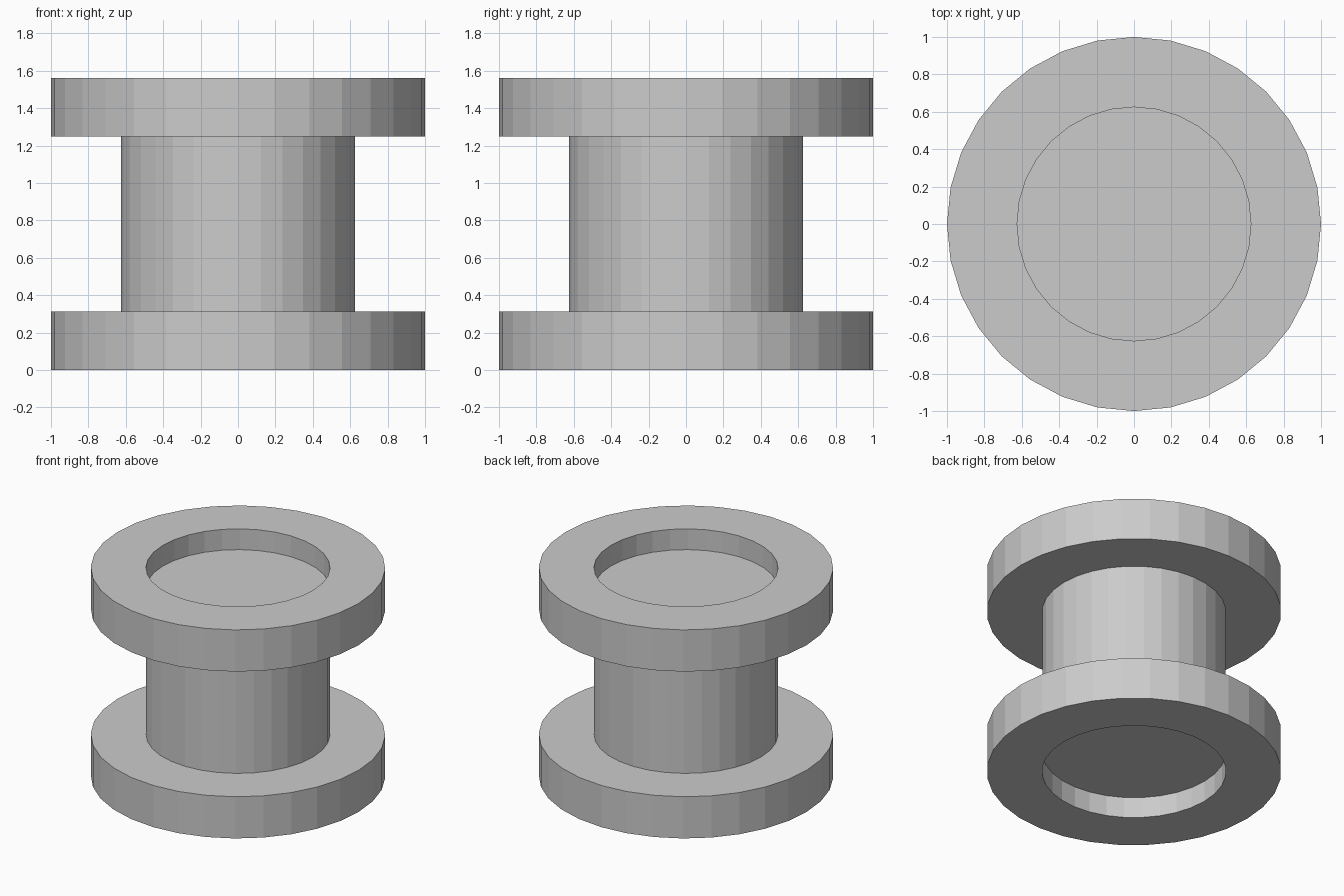
import bpy, bmesh
from math import cos, sin, tau

if "Cube" in bpy.data.objects:
    bpy.data.objects.remove(bpy.data.objects["Cube"])

SIDES = 32
R_RIM, R_CORE = 1.0, 0.625
HEIGHT, FLANGE, RECESS = 1.5625, 0.3125, 0.156

# Lower half outline (radius, z): recess wall, flange, start of the core
lower = [(R_CORE, RECESS), (R_CORE, 0), (R_RIM, 0), (R_RIM, FLANGE), (R_CORE, FLANGE)]
# Mirror it for the upper half
profile = lower + [(r, HEIGHT - z) for r, z in reversed(lower)]

# Spool: turn the outline around z, flat facets
bm = bmesh.new()
rings = [[bm.verts.new((r * cos(tau * i / SIDES), r * sin(tau * i / SIDES), z))
          for i in range(SIDES)] for r, z in profile]
for a, b in zip(rings, rings[1:]):
    for i in range(SIDES):
        j = (i + 1) % SIDES
        bm.faces.new((a[i], a[j], b[j], b[i]))

# Recess floors at both ends
bm.faces.new(rings[0][::-1])
bm.faces.new(rings[-1])
bmesh.ops.recalc_face_normals(bm, faces=bm.faces)

mesh = bpy.data.meshes.new("spool")
bm.to_mesh(mesh)
bm.free()
bpy.context.collection.objects.link(bpy.data.objects.new("spool", mesh))
